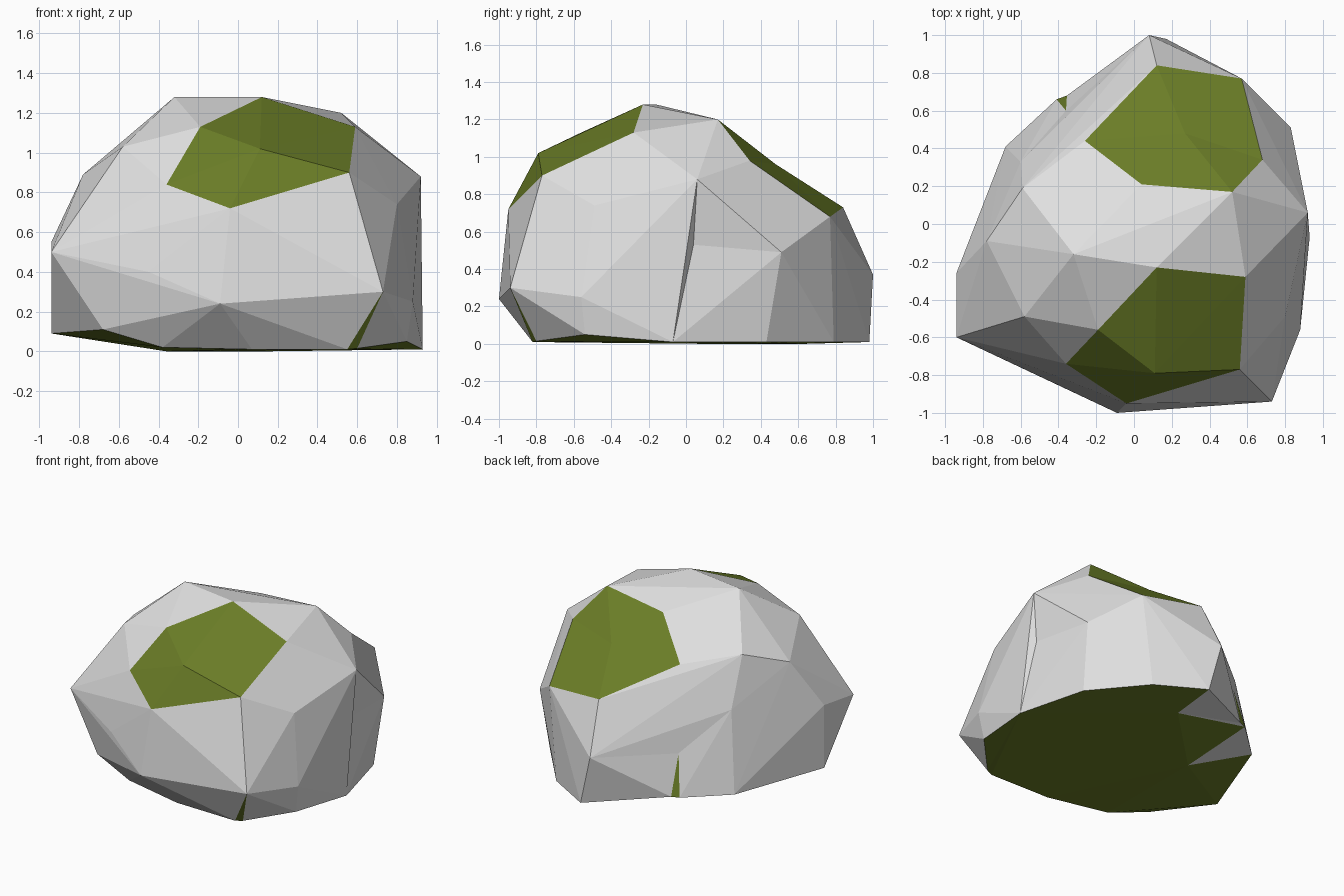
import bpy, bmesh
from mathutils import Vector

if "Cube" in bpy.data.objects:
    bpy.data.objects.remove(bpy.data.objects["Cube"])

CENTRE = Vector((0, 0, 0.5))

# Corner points of the boulder, grouped by region
front_moss = [(.12, -.23, 1.28), (.59, -.28, 1.13), (.56, -.77, .90), (-.04, -.95, .72),
              (-.36, -.74, .84), (-.19, -.56, 1.13), (.11, -.79, 1.02)]
back_moss = [(.12, .84, .73), (.57, .77, .68), (.68, .34, .98), (.52, .17, 1.20),
             (.04, .21, 1.15), (-.26, .44, .935), (.27, .48, .96)]
front_streak = [(.73, -.94, .30), (.55, -.82, .01), (.60, -.80, .015)]
back_streak = [(-.36, .60, .37), (-.41, .66, .08), (-.355, .68, .08)]
upper = [(-.32, -.16, 1.28), (-.59, .19, 1.0), (-.78, -.09, .89), (-.58, -.49, 1.03),
         (.92, .06, .88), (.80, -.49, .74)]
middle = [(.83, .51, .49), (.88, .04, .53), (.88, -.56, .25), (-.09, -1.0, .24),
          (-.45, -.83, .40), (-.94, -.60, .50), (-.94, -.26, .55), (-.60, .33, .65),
          (.08, 1.0, .37)]
base = [(.17, .98, .01), (.50, .79, .01), (.80, .43, .01), (.93, -.07, .01),
        (.85, -.54, .05), (.07, -.81, .01), (-.38, -.72, .02), (-.68, -.66, .11),
        (-.94, -.26, .09), (-.68, .41, .08), (.14, .62, 0), (-.36, .13, 0)]


def material(name, rgb):
    m = bpy.data.materials.new(name)
    m.diffuse_color = (*rgb, 1)
    m.use_nodes = True
    m.node_tree.nodes["Principled BSDF"].inputs["Base Color"].default_value = m.diffuse_color
    return m


# Connect the points by their directions from the centre
bm = bmesh.new()
place, patches = {}, []
for group in (front_moss, back_moss, front_streak, back_streak, upper, middle, base):
    verts = []
    for p in group:
        p = Vector(p)
        v = bm.verts.new((p - CENTRE).normalized())
        place[v] = p
        verts.append(v)
    if len(patches) < 4:
        patches.append(set(verts))
bmesh.ops.convex_hull(bm, input=list(bm.verts))
for v, p in place.items():
    v.co = p
bmesh.ops.recalc_face_normals(bm, faces=list(bm.faces))


def side(a, b, c):
    return (a.co - CENTRE).cross(b.co - CENTRE).dot(c.co - CENTRE)


def flip_one():
    """Turn one inward crease into an outward one, leaving moss outlines alone."""
    for e in bm.edges:
        if len(e.link_faces) != 2:
            continue
        a, b = e.verts
        if any(a in s and b in s for s in patches):
            continue
        f, g = e.link_faces
        c = next(v for v in f.verts if v not in (a, b))
        d = next(v for v in g.verts if v not in (a, b))
        f.normal_update()
        if f.normal.dot(d.co - a.co) < 0.002:
            continue
        s, t = side(c, d, a), side(c, d, b)
        if s * t < 0 and min(abs(s), abs(t)) > 0.002:
            if bmesh.utils.edge_rotate(e, True):
                return True
    return False


for _ in range(200):
    if not flip_one():
        break

# Moss on the patches and the underside, bare stone in two notches at the back left
bm.normal_update()
for f in bm.faces:
    mid = f.calc_center_median()
    patch = any(all(v in s for v in f.verts) for s in patches)
    under = f.normal.z < -0.8 and mid.y - 0.73 * mid.x < 0.69
    f.material_index = 1 if patch or under else 0
    f.smooth = False
bmesh.ops.delete(bm, geom=[v for v in bm.verts if not v.link_faces], context='VERTS')

mesh = bpy.data.meshes.new("boulder")
bm.to_mesh(mesh)
bm.free()
mesh.materials.append(material("grey stone", (.74, .74, .74)))
mesh.materials.append(material("olive moss", (.145, .205, .02)))
bpy.context.collection.objects.link(bpy.data.objects.new("boulder", mesh))
